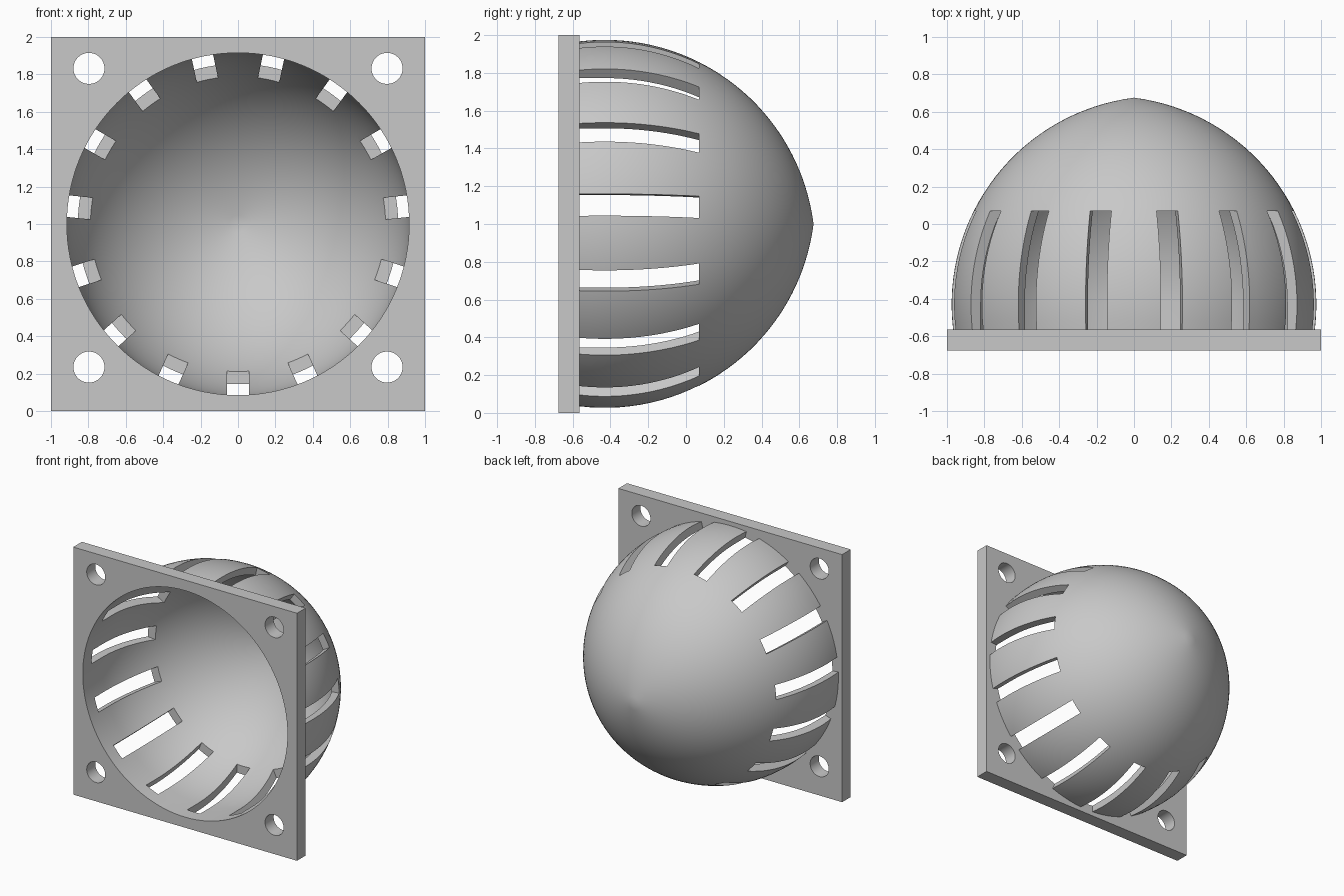
import bpy, bmesh, math
from mathutils import Matrix, Vector

old = bpy.data.objects.get("Cube")
if old:
    bpy.data.objects.remove(old, do_unlink=True)

grey = bpy.data.materials.new("light grey")
grey.use_nodes = True
colour = (0.58, 0.58, 0.58, 1)
grey.diffuse_color = colour
grey.node_tree.nodes["Principled BSDF"].inputs["Base Color"].default_value = colour

FRONT, BACK, SLOT_END = -0.675, -0.565, 0.07
CENTRE = Vector((0, 0, 1))
OPENING = 0.915


def finish(bm, name):
    bmesh.ops.recalc_face_normals(bm, faces=bm.faces[:])
    mesh = bpy.data.meshes.new(name)
    bm.to_mesh(mesh)
    bm.free()
    mesh.materials.append(grey)
    obj = bpy.data.objects.new(name, mesh)
    bpy.context.collection.objects.link(obj)
    return obj


def add_box(bm, low, high, turn=Matrix()):
    low, high = Vector(low), Vector(high)
    place = Matrix.Translation((low + high) / 2) @ Matrix.Diagonal((high - low).to_4d())
    bmesh.ops.create_cube(bm, size=1, matrix=turn @ place)


def add_rod(bm, x, z, radius, sides):
    place = Matrix.Translation((x, BACK, z)) @ Matrix.Rotation(math.pi / 2, 4, 'X')
    bmesh.ops.create_cone(bm, cap_ends=True, segments=sides, radius1=radius,
                          radius2=radius, depth=0.6, matrix=place)


def cut(obj, cutter):
    cutter.hide_render = True
    mod = obj.modifiers.new("cut", 'BOOLEAN')
    mod.operation = 'DIFFERENCE'
    mod.solver = 'EXACT'
    mod.object = cutter
    bpy.ops.object.select_all(action='DESELECT')
    bpy.context.view_layer.objects.active = obj
    obj.select_set(True)
    bpy.ops.object.modifier_apply(modifier=mod.name)
    bpy.data.objects.remove(cutter, do_unlink=True)
    bpy.ops.object.shade_smooth_by_angle(angle=math.radians(30))


# Square mounting plate with a round opening and four screw holes
bm = bmesh.new()
add_box(bm, (-1, FRONT, 0), (1, BACK, 2))
plate = finish(bm, "mounting_plate")
bm = bmesh.new()
add_rod(bm, 0, CENTRE.z, OPENING, 128)
for x in (-0.797, 0.797):
    for z in (0.235, 1.832):
        add_rod(bm, x, z, 0.083, 48)
cut(plate, finish(bm, "plate_cutter"))

# Pointed dome shell: an arc whose centre lies past the axis, revolved
ARC_Y, ARC_OFFSET = -0.43, 0.139


def arc(radius, start_y, steps):
    first = math.asin((start_y - ARC_Y) / radius)
    last = math.acos(ARC_OFFSET / radius)
    for i in range(steps + 1):
        a = first + (last - first) * i / steps
        yield (max(0, radius * math.cos(a) - ARC_OFFSET), ARC_Y + radius * math.sin(a))


outer = list(arc(1.114, BACK, 32))
inner = list(arc(OPENING + ARC_OFFSET, ARC_Y, 32))
profile = outer + inner[::-1] + [(OPENING, BACK), outer[0]]

bm = bmesh.new()
verts = [bm.verts.new((r, y, CENTRE.z)) for r, y in profile]
edges = [bm.edges.new(pair) for i, pair in enumerate(zip(verts, verts[1:]))
         if i != len(outer) - 1]
bmesh.ops.spin(bm, geom=verts + edges, cent=CENTRE, axis=(0, 1, 0),
               angle=math.tau, steps=128)
bmesh.ops.remove_doubles(bm, verts=bm.verts[:], dist=0.0005)
dome = finish(bm, "dome_shell")

# Fifteen vent slots around the dome, the first at the bottom
bm = bmesh.new()
SLOTS = 15
for i in range(SLOTS):
    turn = Matrix.Translation(CENTRE) @ Matrix.Rotation(math.tau * i / SLOTS, 4, 'Y')
    add_box(bm, (-0.058, BACK - 0.05, -1.2), (0.058, SLOT_END, -0.6), turn)
cut(dome, finish(bm, "slot_cutter"))
